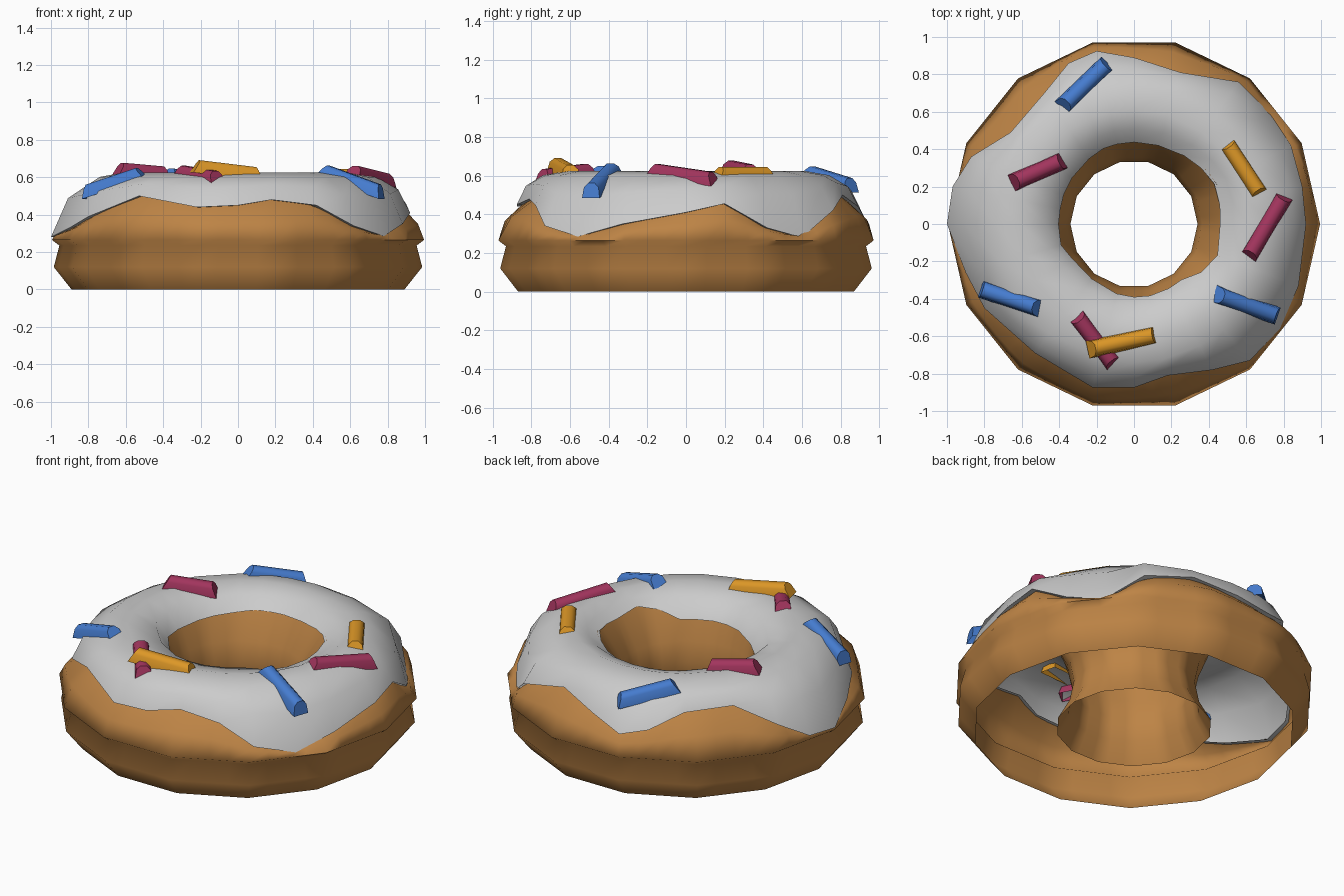
import bpy, math
from mathutils import Vector

if "Cube" in bpy.data.objects:
    bpy.data.objects.remove(bpy.data.objects["Cube"])

TAU = math.tau


def material(name, color):
    m = bpy.data.materials.new(name)
    m.diffuse_color = (*color, 1)
    m.use_nodes = True
    m.node_tree.nodes["Principled BSDF"].inputs["Base Color"].default_value = m.diffuse_color
    return m


def add_mesh(name, verts, faces, mat=None, angle=60):
    me = bpy.data.meshes.new(name)
    me.from_pydata(verts, [], faces)
    me.update()
    ob = bpy.data.objects.new(name, me)
    bpy.context.collection.objects.link(ob)
    if mat:
        me.materials.append(mat)
    bpy.ops.object.select_all(action='DESELECT')
    ob.select_set(True)
    bpy.context.view_layer.objects.active = ob
    bpy.ops.object.shade_smooth_by_angle(angle=math.radians(angle))
    return ob


def ring_strip(columns, verts, faces):
    """columns: list of (angle, [(r, z), ...]); closed around the axis."""
    base, n, k = len(verts), len(columns), len(columns[0][1])
    for a, prof in columns:
        verts += [(r * math.cos(a), r * math.sin(a), z) for r, z in prof]
    for i in range(n):
        j = (i + 1) % n
        for s in range(k - 1):
            faces.append((base + i * k + s, base + j * k + s,
                          base + j * k + s + 1, base + i * k + s + 1))


def interp(table, a):
    """Periodic linear lookup of (angle, r, z) rows."""
    a %= TAU
    rows = [(table[-1][0] - TAU, *table[-1][1:])] + table + [(table[0][0] + TAU, *table[0][1:])]
    for p, q in zip(rows, rows[1:]):
        if p[0] <= a <= q[0]:
            t = (a - p[0]) / (q[0] - p[0])
            return p[1] + t * (q[1] - p[1]), p[2] + t * (q[2] - p[2])


# wavy outer edge of the icing (x, y, z)
outer_xyz = [
    (.92, 0, .41), (.9, .2, .455), (.84, .42, .33), (.72, .6, .28), (.56, .76, .42),
    (.25, .81, .50), (0, .89, .44), (-.2, .925, .38), (-.35, .86, .42), (-.48, .7, .5),
    (-.66, .49, .51), (-.87, .36, .4), (-.97, .2, .30), (-1, 0, .28), (-.9, -.26, .33),
    (-.8, -.45, .39), (-.53, -.69, .5), (-.22, -.875, .44), (0, -.875, .45),
    (.18, -.81, .48), (.42, -.78, .45), (.62, -.73, .34), (.78, -.56, .285), (.88, -.33, .35)]
outer = sorted((math.atan2(y, x) % TAU, math.hypot(x, y), z) for x, y, z in outer_xyz)
# inner edge of the icing around the hole (degrees, radius)
inner = [(math.radians(d), r, .46 + (r - .36) * .9) for d, r in [
    (0, .46), (27, .48), (66, .44), (113, .435), (128, .42), (173, .40), (194, .41),
    (218, .36), (247, .38), (277, .393), (310, .39), (335, .48)]]


def poly(a, n=14):
    """Radius factor of a regular polygon with a corner on +x."""
    s = TAU / n
    return math.cos(s / 2) / math.cos(a % s - s / 2)


# dough: 14-sided outer shell and hole wall, open underneath and under the icing
verts, faces = [], []
cols_out, cols_in = [], []
for i in range(56):
    a = i * TAU / 56
    f = poly(a)
    R, z = interp(outer, a)
    ri, zi = interp(inner, a)
    Rt, zt = R - .035, z + .005
    mid = (max((.995 * f + Rt) / 2 + .15 * (zt - .265), Rt), (.265 + zt) / 2 + .01)
    cols_out.append((a, [(.89 * f, 0), (.985 * f, .12), (.955 * f, .235),
                         (.995 * f, .265), mid, (Rt, zt)]))
    cols_in.append((a, [(ri + .012, zi + .005), (.365 * f, .37), (.34 * f, .25),
                        (.365 * f, .12), (.43 * f, 0)]))
ring_strip(cols_out, verts, faces)
ring_strip(cols_in, verts, faces)
add_mesh("dough", verts, faces, material("dough_brown", (.51, .23, .06)), 80)

# icing: soft cap with drips and a small lip at its outer edge
verts, faces = [], []
cols = []
for a, R, z in outer:
    ri, zi = interp(inner, a)
    cols.append((a, [(R - .045, z - .002), (R, z),
                     (.74 + .65 * (R - .74), .6 - .35 * (.6 - z)),
                     (.74, .602), (.61, .625), (ri + .07, .59), (ri, zi)]))
ring_strip(cols, verts, faces)
add_mesh("icing", verts, faces, None, 80)

# sprinkles: half-round sticks with slanted ends, given by top centre line ends
blue = material("sprinkle_blue", (.06, .2, .62))
red = material("sprinkle_red", (.36, .035, .11))
gold = material("sprinkle_gold", (.72, .31, .02))
SECTION = [(-.048, -.07), (-.04, -.02), (-.018, 0), (.018, 0), (.04, -.02), (.048, -.07)]


def sprinkle(name, p, q, mat):
    p, q = Vector(p), Vector(q)
    d = (q - p).normalized()
    side = d.cross(Vector((0, 0, 1))).normalized()
    up = side.cross(d)
    vs = []
    for end, sgn in ((p, 1), (q, -1)):
        for s, h in SECTION:
            vs.append(end + side * s + up * h + d * sgn * (.035 + h * .5))
    n = len(SECTION)
    fs = [(i, i + 1, n + i + 1, n + i) for i in range(n - 1)]
    fs += [tuple(range(n))[::-1], tuple(range(n, 2 * n))]
    add_mesh(name, vs, fs, mat, 50)


for i, (p, q, m) in enumerate([
        ((-.38, .63, .655), (-.13, .87, .58), blue),
        ((-.65, .22, .68), (-.37, .345, .655), red),
        ((-.84, -.34, .55), (-.51, -.45, .66), blue),
        ((-.31, -.49, .665), (-.1, -.76, .63), red),
        ((-.24, -.67, .695), (.13, -.59, .65), gold),
        ((.45, -.38, .675), (.79, -.50, .55), blue),
        ((.61, -.18, .665), (.81, .16, .615), red),
        ((.49, .44, .645), (.68, .15, .645), gold)]):
    sprinkle(f"sprinkle_{i + 1}", p, q, m)
